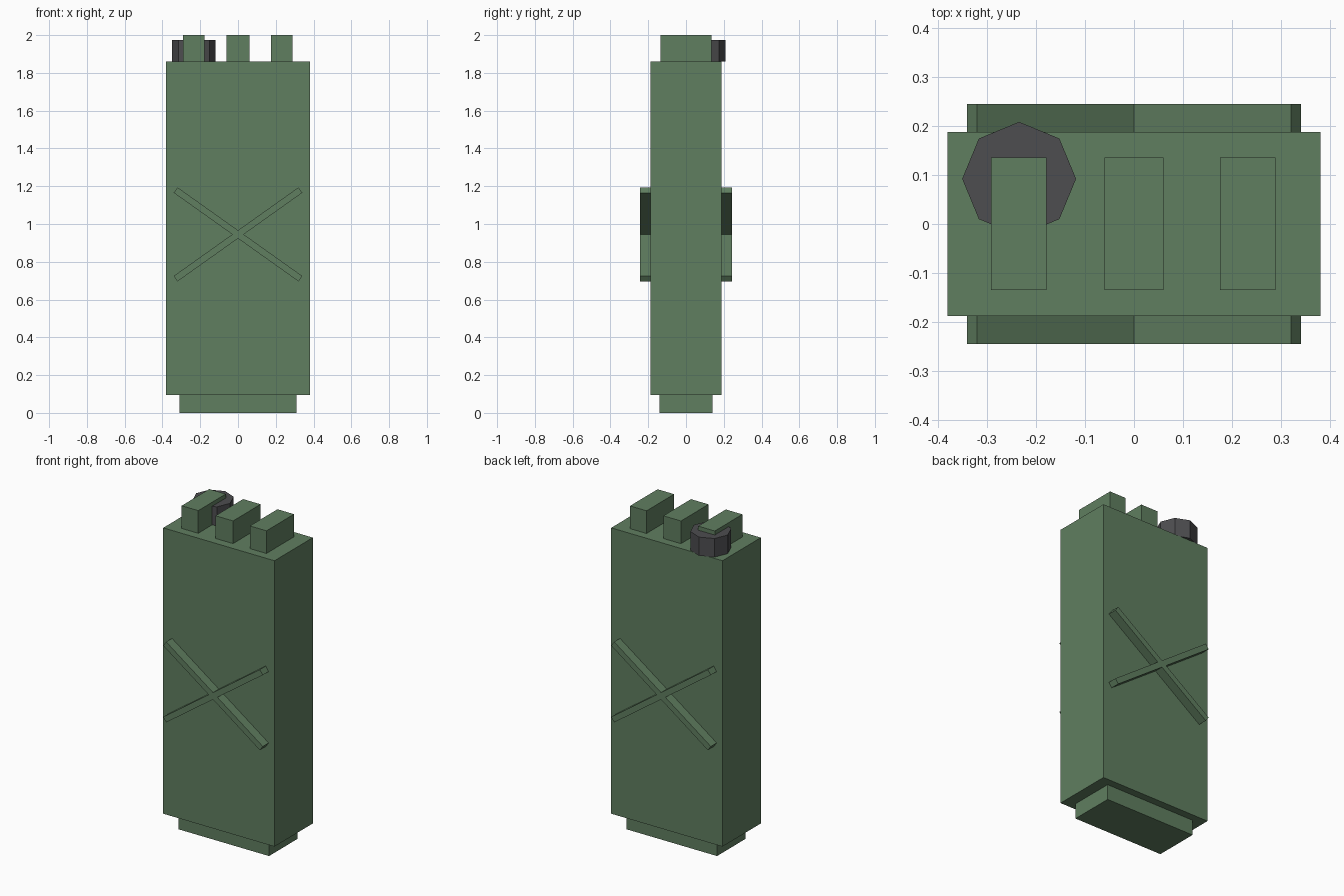
import bpy, math

if "Cube" in bpy.data.objects:
    bpy.data.objects.remove(bpy.data.objects["Cube"])


def material(name, rgb):
    m = bpy.data.materials.new(name)
    m.diffuse_color = (*rgb, 1)
    m.use_nodes = True
    m.node_tree.nodes["Principled BSDF"].inputs["Base Color"].default_value = m.diffuse_color
    return m


GREEN = material("olive green", (0.117, 0.21, 0.117))
GREY = material("dark grey", (0.075, 0.075, 0.08))


def box(name, lo, hi, mat=GREEN):
    bpy.ops.mesh.primitive_cube_add(size=1, location=[(a + b) / 2 for a, b in zip(lo, hi)])
    ob = bpy.context.object
    ob.name = name
    ob.scale = [b - a for a, b in zip(lo, hi)]
    ob.data.materials.append(mat)
    return ob


# Can body and recessed foot
box("can_body", (-0.38, -0.187, 0.095), (0.38, 0.187, 1.86))
box("can_foot", (-0.31, -0.14, 0), (0.31, 0.14, 0.095))

# Three carrying handles
for i, (x0, x1) in enumerate([(-0.291, -0.178), (-0.06, 0.06), (0.175, 0.288)]):
    box(f"handle_{i + 1}", (x0, -0.134, 1.86), (x1, 0.135, 2.0))

# Eight-sided filler cap
bpy.ops.mesh.primitive_cylinder_add(vertices=8, radius=0.116, depth=0.115,
                                    location=(-0.234, 0.092, 1.9175))
cap = bpy.context.object
cap.name = "filler_cap"
cap.data.materials.append(GREY)

# Crossed ribs standing out on the front and back
for side, y0, y1 in (("front", -0.244, -0.18), ("back", 0.18, 0.244)):
    for name, sign in (("rising", -1), ("falling", 1)):
        rib = box(f"{side}_{name}_rib", (-0.405, y0, 0.9275), (0.405, y1, 0.9625))
        rib.rotation_euler.y = sign * math.radians(35.4)
